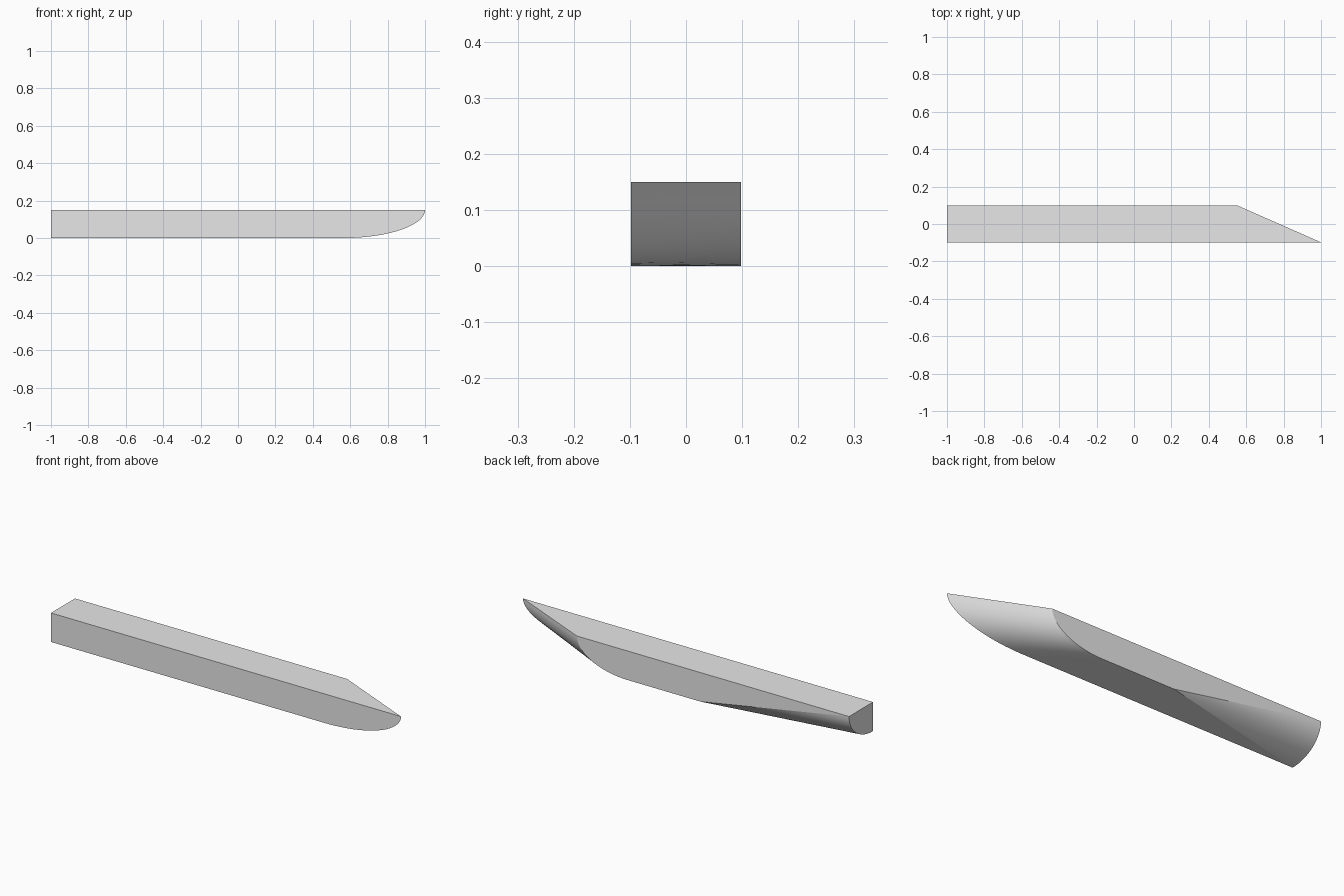
import bpy, bmesh, math

cube = bpy.data.objects.get("Cube")
if cube:
    bpy.data.objects.remove(cube, do_unlink=True)

HALF, TOP, STEPS = 0.098, 0.15, 20

grey = bpy.data.materials.new("plain grey")
grey.use_nodes = True
grey.diffuse_color = (0.8, 0.8, 0.8, 1)
grey.node_tree.nodes["Principled BSDF"].inputs["Base Color"].default_value = grey.diffuse_color

bm = bmesh.new()


def quarter(point):
    """Vertices along a quarter ellipse, from the top edge to the bottom."""
    verts = []
    for i in range(STEPS + 1):
        a = math.pi / 2 * i / STEPS
        verts.append(bm.verts.new(point(1 - math.cos(a), TOP * (1 - math.sin(a)))))
    return verts


# Bow curves on the flat front side and the back side, and the stern curve
bow_front = quarter(lambda t, z: (1 - 0.44 * t, -HALF, z))
bow_back = quarter(lambda t, z: (0.555 - 0.29 * t, HALF, z))
stern = quarter(lambda t, z: (-1, HALF - 2 * HALF * t, z))
stern_top = bm.verts.new((-1, -HALF, TOP))
bilge_corner = bm.verts.new((-0.15, HALF, 0))

# Curved bow and the stern cone running to the bilge corner
for i in range(STEPS):
    bm.faces.new((bow_front[i], bow_front[i + 1], bow_back[i + 1], bow_back[i])).smooth = True
    bm.faces.new((bilge_corner, stern[i], stern[i + 1])).smooth = True

# Flat deck, front side, back side, bottom and stern cap
bm.faces.new((stern_top, bow_front[0], bow_back[0], stern[0]))
bm.faces.new([stern_top, stern[-1]] + bow_front[::-1])
bm.faces.new([stern[0], bilge_corner] + bow_back[::-1])
bm.faces.new((stern[-1], bow_front[-1], bow_back[-1], bilge_corner))
bm.faces.new([stern_top] + stern)
bmesh.ops.recalc_face_normals(bm, faces=bm.faces)

mesh = bpy.data.meshes.new("half_hull")
bm.to_mesh(mesh)
bm.free()
mesh.materials.append(grey)
bpy.context.collection.objects.link(bpy.data.objects.new("half_hull", mesh))
